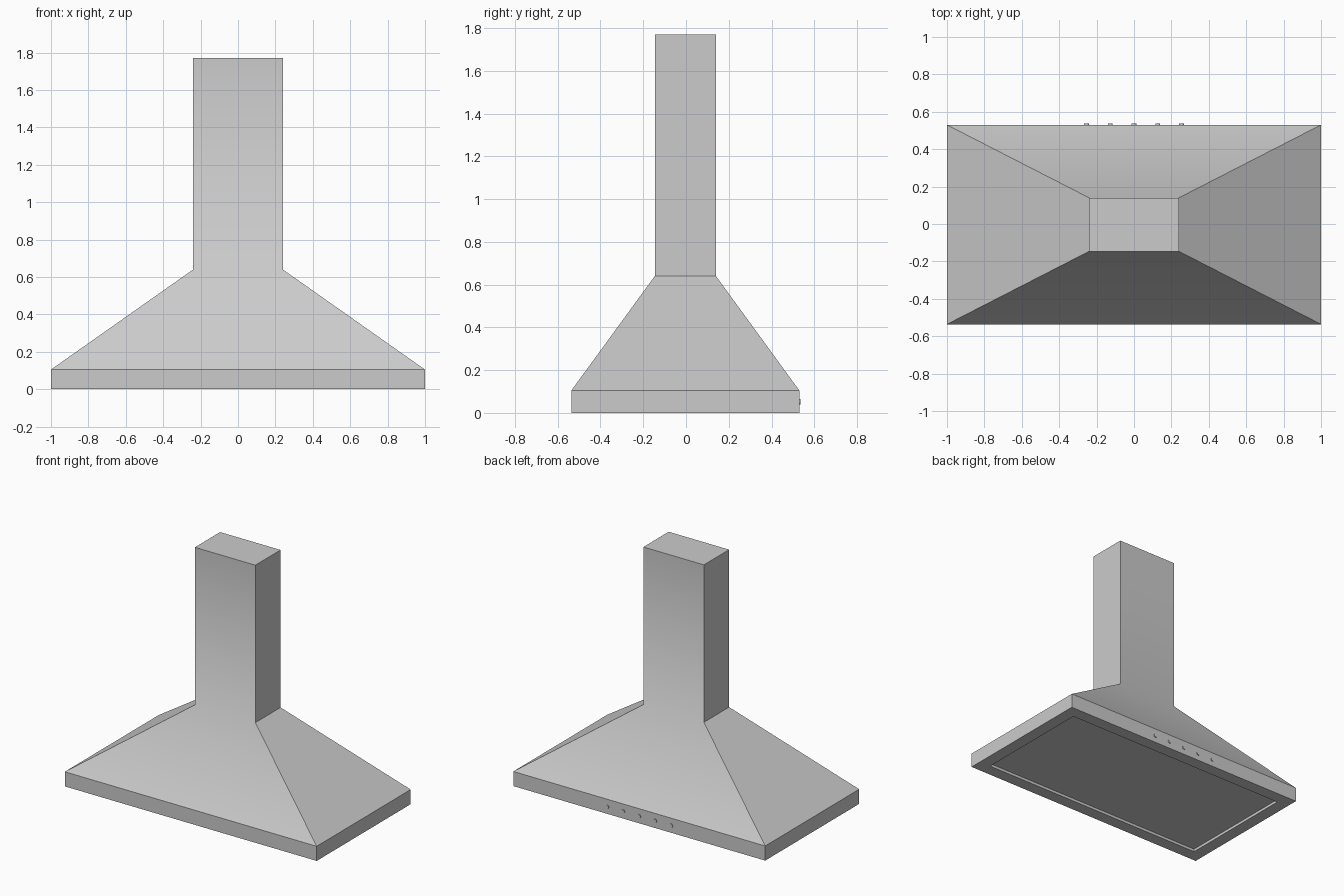
import bpy, bmesh, math

cube = bpy.data.objects.get("Cube")
if cube:
    bpy.data.objects.remove(cube, do_unlink=True)

CY = -0.003                      # body sits slightly forward of the buttons
HALF_X, HALF_Y = 1.0, 0.533      # rim half sizes
RIM_TOP, NECK, TOP = 0.105, 0.64, 1.77


def material(name, colour):
    m = bpy.data.materials.new(name)
    m.use_nodes = True
    m.diffuse_color = colour
    m.node_tree.nodes["Principled BSDF"].inputs["Base Color"].default_value = colour
    return m


steel = material("brushed steel", (0.6, 0.6, 0.6, 1))


def add_object(name, bm):
    bmesh.ops.recalc_face_normals(bm, faces=bm.faces)
    mesh = bpy.data.meshes.new(name)
    bm.to_mesh(mesh)
    bm.free()
    mesh.materials.append(steel)
    obj = bpy.data.objects.new(name, mesh)
    bpy.context.collection.objects.link(obj)
    return obj


def smooth(obj, degrees):
    bpy.ops.object.select_all(action="DESELECT")
    obj.select_set(True)
    bpy.context.view_layer.objects.active = obj
    bpy.ops.object.shade_smooth_by_angle(angle=math.radians(degrees))


def loft(name, sections):
    """Stack rectangles (half x, half y, z) into a closed solid."""
    bm = bmesh.new()
    rings = [[bm.verts.new((sx * hx, CY + sy * hy, z))
              for sx, sy in ((-1, -1), (1, -1), (1, 1), (-1, 1))]
             for hx, hy, z in sections]
    for low, high in zip(rings, rings[1:]):
        for i in range(4):
            j = (i + 1) % 4
            bm.faces.new((low[i], low[j], high[j], high[i]))
    bm.faces.new(rings[0])
    bm.faces.new(rings[-1])
    return add_object(name, bm)


# Rim with a shallow recessed filter panel underneath
inset = 0.09
loft("rim", [(HALF_X - inset, HALF_Y - inset, 0.02),
             (HALF_X - inset, HALF_Y - inset, 0),
             (HALF_X, HALF_Y, 0),
             (HALF_X, HALF_Y, RIM_TOP)])

# Sloped canopy flowing into the chimney, soft across front and back
canopy = loft("canopy_and_chimney", [(HALF_X, HALF_Y, RIM_TOP),
                                     (0.24, 0.143, NECK),
                                     (0.24, 0.143, TOP)])
smooth(canopy, 45)

# Row of round control buttons on the back of the rim
for i in range(5):
    bm = bmesh.new()
    bmesh.ops.create_cone(bm, cap_ends=True, segments=24,
                          radius1=0.013, radius2=0.013, depth=0.012)
    button = add_object(f"control_button_{i + 1}", bm)
    button.rotation_euler.x = math.radians(90)
    button.location = (0.127 * (i - 2), CY + HALF_Y, 0.052)
    smooth(button, 40)
